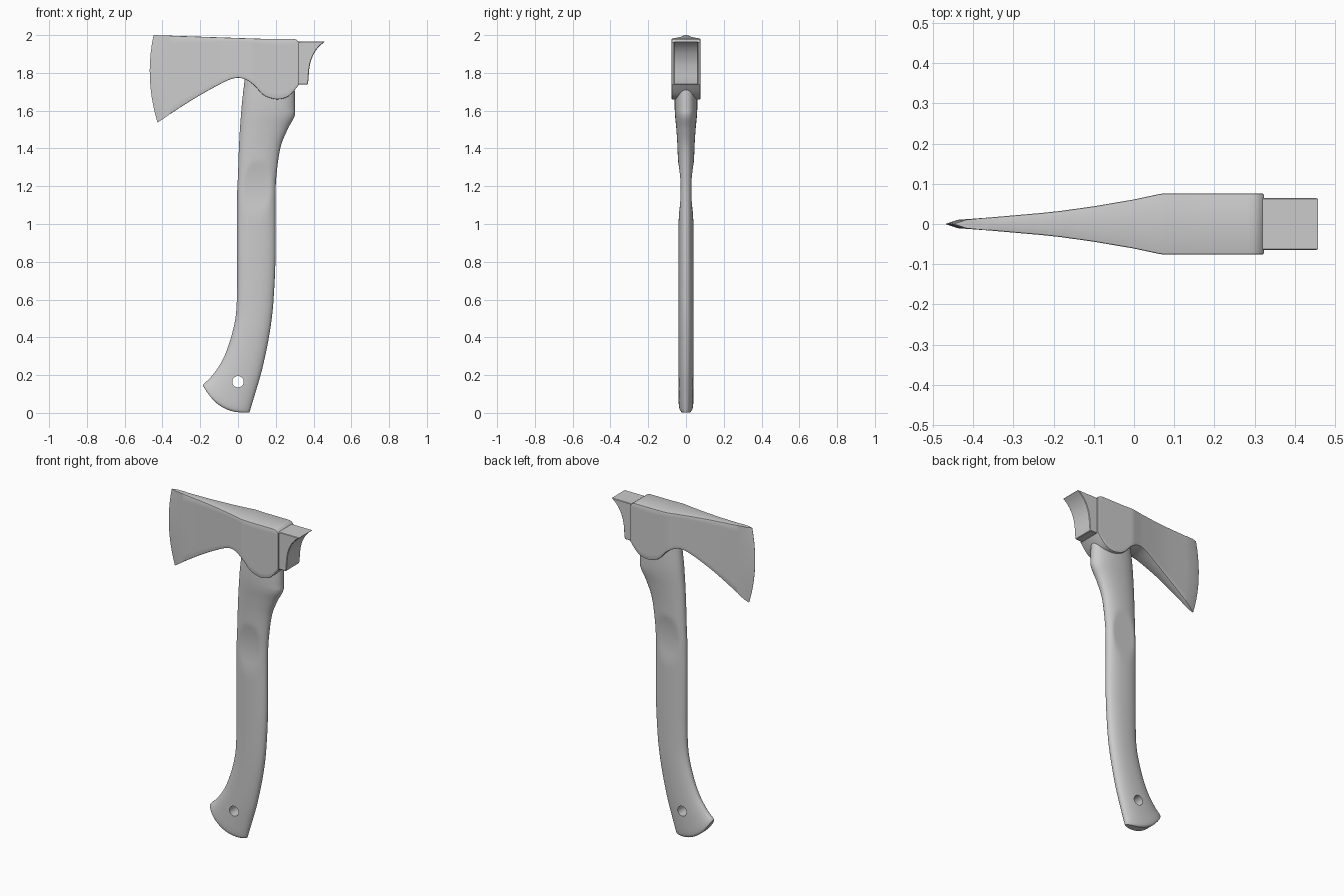
import bpy, bmesh, math
from mathutils import Vector

if "Cube" in bpy.data.objects:
    bpy.data.objects.remove(bpy.data.objects["Cube"])


def finish(bm, name, angle=35):
    bmesh.ops.recalc_face_normals(bm, faces=bm.faces)
    me = bpy.data.meshes.new(name)
    bm.to_mesh(me)
    bm.free()
    ob = bpy.data.objects.new(name, me)
    bpy.context.collection.objects.link(ob)
    bpy.ops.object.select_all(action='DESELECT')
    ob.select_set(True)
    bpy.context.view_layer.objects.active = ob
    bpy.ops.object.shade_smooth_by_angle(angle=math.radians(angle))
    return ob


def loft(bm, rings):
    """Skin closed rings of equal length; returns the rings of verts."""
    vs = [[bm.verts.new(p) for p in r] for r in rings]
    n = len(vs[0])
    for a, b in zip(vs, vs[1:]):
        for i in range(n):
            j = (i + 1) % n
            bm.faces.new((a[i], a[j], b[j], b[i]))
    return vs


def spline(rows, steps):
    out = []
    for i in range(len(rows) - 1):
        p0, p1 = rows[max(i - 1, 0)], rows[i]
        p2, p3 = rows[i + 1], rows[min(i + 2, len(rows) - 1)]
        for k in range(steps):
            t = k / steps
            out.append([0.5 * (2 * b + (c - a) * t + (2 * a - 5 * b + 4 * c - d) * t * t
                               + (3 * b - a - 3 * c + d) * t ** 3)
                        for a, b, c, d in zip(p0, p1, p2, p3)])
    return out + [list(rows[-1])]


# Handle: front edge x,z / back edge x,z / half thickness / end sag
stations = [
    (.040, 1.85, .295, 1.85, .056, 0), (.035, 1.765, .30, 1.72, .058, 0),
    (.022, 1.65, .302, 1.62, .060, 0), (.016, 1.58, .299, 1.57, .058, 0),
    (.010, 1.50, .262, 1.50, .051, 0), (.005, 1.405, .225, 1.405, .045, 0),
    (.000, 1.262, .204, 1.262, .041, 0), (-.005, 1.13, .198, 1.13, .039, 0),
    (-.005, .80, .198, .81, .039, 0), (-.005, .65, .188, .60, .039, 0),
    (-.013, .505, .176, .48, .039, 0), (-.045, .373, .156, .36, .039, 0),
    (-.087, .27, .125, .22, .039, .010), (-.14, .193, .090, .10, .039, .030),
    (-.183, .150, .066, .020, .038, .042), (-.176, .134, .060, .003, .027, .046)]
N = 40
rings = []
for lx, lz, rx, rz, hy, sag in spline(stations, 8):
    d = Vector((rx - lx, 0, rz - lz))
    down = Vector((d.z, 0, -d.x)).normalized()
    ring = []
    for i in range(N):
        a = 2 * math.pi * i / N
        c, s = math.cos(a), math.sin(a)
        u = 0.5 - 0.5 * math.copysign(abs(c) ** 0.9, c)
        y = hy * math.copysign(abs(s) ** 0.9, s)
        p = Vector((lx, 0, lz)) + d * u + down * sag * 4 * u * (1 - u)
        cap = .028 + .62 * (p.z - 1.18) ** 2      # shallow thumb recess
        p.y = max(-cap, min(cap, y))
        ring.append(p)
    rings.append(ring)
bm = bmesh.new()
vs = loft(bm, rings)
for r in (vs[0], vs[-1]):
    for i in range(N // 2):
        q = [r[i], r[i + 1], r[N - i - 1], r[(N - i) % N]]
        bm.faces.new(list(dict.fromkeys(q)))
handle = finish(bm, "handle", 40)

# Lanyard hole
bpy.ops.mesh.primitive_cylinder_add(vertices=32, radius=.03, depth=.4,
                                    location=(0, 0, .165), rotation=(math.pi / 2, 0, 0))
cutter = bpy.context.object
cutter.hide_render = True
mod = handle.modifiers.new("hole", 'BOOLEAN')
mod.object = cutter
mod.operation = 'DIFFERENCE'
mod.solver = 'EXACT'
bpy.context.view_layer.objects.active = handle
bpy.ops.object.modifier_apply(modifier=mod.name)
bpy.data.objects.remove(cutter)

# Axe head: columns along x with underside height
under = [(-.36, 1.582), (-.23, 1.665), (-.10, 1.738), (-.034, 1.768), (.01, 1.773),
         (.05, 1.76), (.087, 1.733), (.124, 1.692), (.156, 1.672), (.204, 1.66),
         (.25, 1.668), (.283, 1.690), (.323, 1.738)]
cols = spline(under, 3)


def half_width(x):
    pts = [(-.43, .010), (-.2, .030), (-.1, .044), (0, .061), (.07, .076), (.4, .076)]
    for (x0, w0), (x1, w1) in zip(pts, pts[1:]):
        if x <= x1:
            return w0 + (w1 - w0) * (x - x0) / (x1 - x0)


def top_z(x):
    if x > .30:
        return 1.98 - .02 * ((x - .30) / .023) ** 2
    return max(1.98, 1.98 + .02 * (.14 - x) / .587)


ROWS = 10


def column(point, width):
    side = [point(k / ROWS) for k in range(ROWS + 1)]
    return ([Vector((x, -width, z)) for x, z in side]
            + [Vector((x, width, z)) for x, z in reversed(side)])


def edge(t, inset=0):
    x = -.426 - .021 * t - .030 * 4 * t * (1 - t) + inset
    return x, 1.537 + inset * .65 + (2.0 - 1.537 - inset * .68) * t


rings = [column(lambda t: edge(t), .0006), column(lambda t: edge(t, .03), .0105)]
for x, z in cols:
    rings.append(column(lambda t: (x, z + (top_z(x) - z) * t), half_width(x)))
bm = bmesh.new()
vs = loft(bm, rings)
for r in (vs[0], vs[-1]):
    for k in range(ROWS):
        bm.faces.new((r[k], r[k + 1], r[-2 - k], r[-1 - k]))
bmesh.ops.recalc_face_normals(bm, faces=bm.faces)
sharp = [e for e in bm.edges if e.calc_face_angle(0) > .7
         and min(v.co.x for v in e.verts) > -.37]
bmesh.ops.bevel(bm, geom=sharp, offset=.004, segments=2, profile=.5, affect='EDGES')
finish(bm, "axe_head", 30)

# Hammer poll with concave flared face
curve = spline([(.46, 1.965), (.43, 1.94), (.405, 1.907), (.385, 1.86), (.376, 1.81),
                (.373, 1.765), (.369, 1.738)], 4)
outline = [(.30, 1.738), (.30, 1.965)] + curve
bm = bmesh.new()
loft_v = [[bm.verts.new((x, y, z)) for x, z in outline] for y in (-.065, .065)]
n = len(outline)
for i in range(n):
    j = (i + 1) % n
    bm.faces.new((loft_v[0][i], loft_v[0][j], loft_v[1][j], loft_v[1][i]))
for r in loft_v:
    bm.faces.new(r)
bmesh.ops.recalc_face_normals(bm, faces=bm.faces)
sharp = [e for e in bm.edges if e.calc_face_angle(0) > .7]
bmesh.ops.bevel(bm, geom=sharp, offset=.003, segments=1, affect='EDGES')
finish(bm, "hammer_poll", 30)
